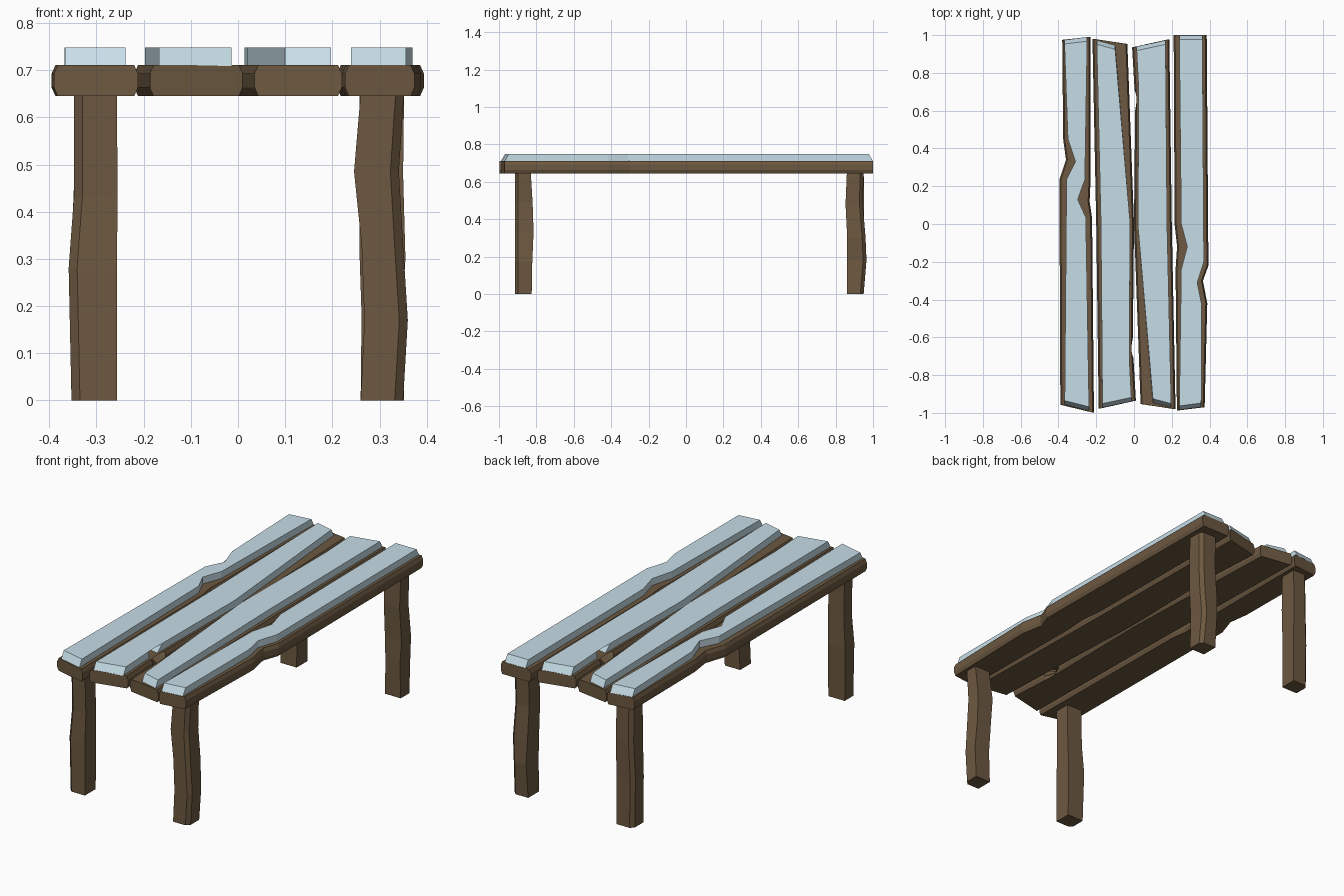
import bpy, bmesh

if "Cube" in bpy.data.objects:
    bpy.data.objects.remove(bpy.data.objects["Cube"])


def material(name, col):
    m = bpy.data.materials.new(name)
    m.diffuse_color = (*col, 1)
    m.use_nodes = True
    m.node_tree.nodes["Principled BSDF"].inputs["Base Color"].default_value = m.diffuse_color
    return m


WOOD = material("weathered wood", (0.15, 0.098, 0.052))
SNOW = material("snow", (0.58, 0.74, 0.82))


def loft(name, rings, mat):
    """Join a stack of equal-length rings into a closed solid."""
    bm = bmesh.new()
    vs = [[bm.verts.new(p) for p in r] for r in rings]
    n = len(vs[0])
    for a, b in zip(vs, vs[1:]):
        for i in range(n):
            j = (i + 1) % n
            bm.faces.new((a[i], a[j], b[j], b[i]))
    bm.faces.new(vs[0][::-1])
    bm.faces.new(vs[-1])
    bmesh.ops.triangulate(bm, faces=[f for f in bm.faces if len(f.verts) > 4])
    bmesh.ops.recalc_face_normals(bm, faces=bm.faces)
    me = bpy.data.meshes.new(name)
    bm.to_mesh(me)
    bm.free()
    me.materials.append(mat)
    ob = bpy.data.objects.new(name, me)
    bpy.context.collection.objects.link(ob)
    return ob


def full(pts):
    return [(*p, 0) if len(p) == 2 else p for p in pts]


def plank(name, left, right, turn=1):
    """Edges run from back to front; third value cuts into the top edge."""
    rings = []
    for z, inset, cut in ((0.645, 0.008, 0), (0.663, 0, 0.2), (0.693, 0, 0.7), (0.711, 0.008, 1)):
        ring = [(x + inset + d * cut, y) for x, y, d in full(left)]
        ring += [(x - inset - d * cut, y) for x, y, d in full(right)[::-1]]
        rings.append([(x * turn, y * turn, z) for x, y in ring])
    return loft(name, rings, WOOD)


def snow(name, left, right, turn=1):
    """Upright sides and sloped ends; third value slides the base along y."""
    pts = full(left) + full(right)[::-1]
    rings = []
    for z, t in ((0.709, 0), (0.748, 1)):
        ring = []
        for x, y, d in pts:
            if abs(y) > 0.9:
                y -= t * (0.022 if y > 0 else -0.022)
            ring.append((x * turn, (y + d * (1 - t)) * turn, z))
        rings.append(ring)
    return loft(name, rings, SNOW)


# Outer left board
plank("outer_left_plank",
      [(-.38, .975), (-.375, .45), (-.36, .34), (-.395, .235), (-.39, -.957)],
      [(-.23, .99), (-.23, .23), (-.235, .12), (-.222, .03), (-.212, -.998)])
snow("outer_left_snow",
     [(-.368, .975), (-.35, .45), (-.31, .33), (-.357, .235), (-.367, -.957)],
     [(-.248, .99), (-.26, .235), (-.298, .13), (-.255, .035), (-.238, -.99)])

# Outer right board
plank("outer_right_plank",
      [(.21, 1), (.215, 0), (.228, -.12), (.22, -.24), (.227, -.987)],
      [(.385, 1), (.394, -.22), (.365, -.3), (.388, -.42), (.374, -.97)])
snow("outer_right_snow",
     [(.24, 1), (.25, 0), (.282, -.12), (.25, -.24), (.24, -.985)],
     [(.362, 1), (.37, -.2), (.335, -.31), (.357, -.42), (.356, -.97)])

# Two split inner boards, the same board turned half round
for side, turn in (("right", 1), ("left", -1)):
    plank(f"inner_{side}_plank",
          [(-.01, .935), (.003, .71), (.006, .65, .09), (.006, .6), (0, 0), (.035, -.953)],
          [(.187, .977), (.2, 0), (.22, -.98)], turn)
    snow(f"inner_{side}_snow",
         [(.014, .94), (.025, .71), (.137, .62), (.025, .6, .04), (.02, 0), (.1, -.947)],
         [(.167, .973), (.175, 0), (.197, -.973)], turn)

# Crooked legs: rows of z, x range, y range
LEGS = {
    "front_left_leg": [(0, -.353, -.257, -.915, -.825), (.28, -.359, -.257, -.915, -.82),
                       (.43, -.348, -.255, -.91, -.825), (.65, -.348, -.257, -.915, -.83)],
    "front_right_leg": [(0, .26, .35, -.915, -.825), (.17, .268, .36, -.915, -.822),
                        (.33, .262, .35, -.915, -.815), (.485, .246, .341, -.915, -.82),
                        (.65, .26, .352, -.915, -.83)],
    "back_right_leg": [(0, .26, .352, .86, .95), (.18, .262, .347, .86, .965),
                       (.3, .258, .355, .862, .96), (.48, .258, .35, .853, .945),
                       (.65, .258, .352, .86, .95)],
    "back_left_leg": [(0, -.352, -.258, .86, .95), (.25, -.356, -.258, .862, .95),
                      (.45, -.348, -.256, .858, .953), (.65, -.348, -.258, .86, .95)],
}
for name, rows in LEGS.items():
    rings = []
    for z, x0, x1, y0, y1 in rows:
        c = 0.018
        # one outer corner is shaved off
        ox, ix = (x1, x0) if x0 > 0 else (x0, x1)
        oy, iy = (y1, y0) if y0 > 0 else (y0, y1)
        sx, sy = (1 if x0 > 0 else -1), (1 if y0 > 0 else -1)
        rings.append([(ix, iy, z), (ox, iy, z), (ox, oy - sy * c, z),
                      (ox - sx * c, oy, z), (ix, oy, z)])
    loft(name, rings, WOOD)
